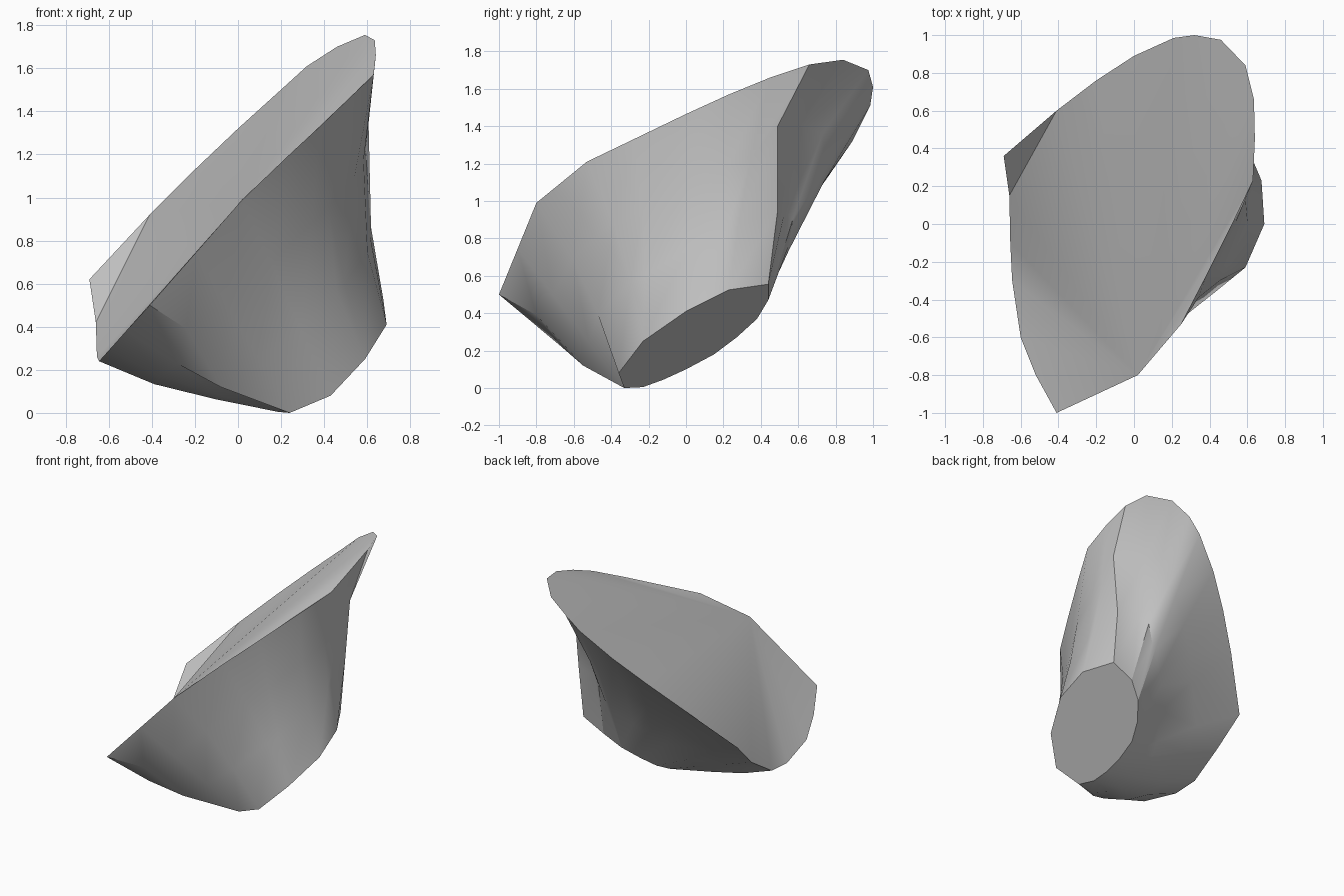
import bpy, bmesh
from mathutils import Vector

if "Cube" in bpy.data.objects:
    bpy.data.objects.remove(bpy.data.objects["Cube"])

# Small oval end
END = [(.24, -.33, 0), (.43, -.36, .08), (.59, -.23, .25), (.69, 0, .41), (.675, .23, .525),
       (.56, .44, .555), (.39, .44, .47), (.28, .38, .37), (.195, .27, .27), (.145, .15, .18),
       (.14, 0, .10), (.155, -.12, .045), (.185, -.23, .005)]
# Wide tilted rim
RIM = [(-.41, -1, .5), (-.195, -.9, .745), (.02, -.8, .99), (.25, -.53, 1.21), (.38, -.28, 1.33),
       (.52, 0, 1.465), (.63, .23, 1.57), (.64, .45, 1.66), (.635, .66, 1.73), (.59, .84, 1.755),
       (.46, .975, 1.7), (.32, 1, 1.61), (.21, .985, 1.51), (0, .89, 1.32), (-.2, .76, 1.13),
       (-.41, .6, .92), (-.69, .36, .62), (-.66, .15, .42), (-.655, -.1, .26), (-.645, -.3, .24),
       (-.6, -.6, .29), (-.52, -.8, .38)]
# End corner joined to each rim point, and how far the wall is drawn inward
LINK = [0, 0, 1, 2, 2, 3, 4, 4, 5, 6, 6, 7, 7, 8, 8, 9, 10, 10, 11, 12, 12, 0]
PULL = [0, 0, .07, .09, .1, .09, .13, .12, .1, .1, .1, .08, .07, .09, .1, .1, .06, 0,
        -.04, -.05, -.05, -.05]
# Wall points that break from the even flare: front crease, back ridge, hollow beside it
SHAPED = {0: [(-.08, -.55, .12), (-.24, -.8, .39)],
          8: [(.565, .49, .95), (.605, .49, 1.4)],
          9: [(.40, .53, .95), (.42, .63, 1.40)],
          10: [(.34, .57, .9), (.35, .73, 1.36)]}
FAN = 2       # rim point the wide face folds about
CORNER = 16   # rim point folded down outside the wide face


def centre(pts):
    return sum((Vector(p) for p in pts), Vector()) / len(pts)


mat = bpy.data.materials.new("plain grey")
mat.diffuse_color = (.55, .55, .55, 1)
mat.use_nodes = True
mat.node_tree.nodes["Principled BSDF"].inputs["Base Color"].default_value = mat.diffuse_color

bm = bmesh.new()
n = len(RIM)
c_end, c_rim = centre(END), centre(RIM)
end = [bm.verts.new(p) for p in END]
rows = [[end[k] for k in LINK]]
# Flared wall rings
for j, t in enumerate((1 / 3, 2 / 3)):
    axis = c_end.lerp(c_rim, t)
    ring = []
    for i in range(n):
        p = Vector(END[LINK[i]]).lerp(Vector(RIM[i]), t)
        p = p.lerp(axis, PULL[i] * 4 * t * (1 - t))
        if i in SHAPED:
            p = Vector(SHAPED[i][j])
        ring.append(bm.verts.new(p))
    rows.append(ring)
rows.append([bm.verts.new(p) for p in RIM])
for a, b in zip(rows, rows[1:]):
    for i in range(n):
        k = (i + 1) % n
        quad = [a[i], a[k], b[k], b[i]]
        bm.faces.new(list(dict.fromkeys(quad)))
# Flat small end
bm.faces.new(end[::-1])
# Wide face, with its folded side corner
rim = rows[-1]
order = [(FAN + s) % n for s in range(1, n) if (FAN + s) % n != CORNER]
for i, k in zip(order, order[1:]):
    if {i, k} != {0, 1}:
        bm.faces.new((rim[FAN], rim[i], rim[k]))
bm.faces.new((rim[0], rim[1], rim[FAN]))
bm.faces.new((rim[CORNER - 1], rim[CORNER], rim[CORNER + 1]))
bmesh.ops.recalc_face_normals(bm, faces=bm.faces)

me = bpy.data.meshes.new("flared_body")
bm.to_mesh(me)
bm.free()
me.materials.append(mat)
ob = bpy.data.objects.new("flared_body", me)
bpy.context.collection.objects.link(ob)
bpy.context.view_layer.objects.active = ob
ob.select_set(True)
bpy.ops.object.shade_smooth_by_angle(angle=.6)
